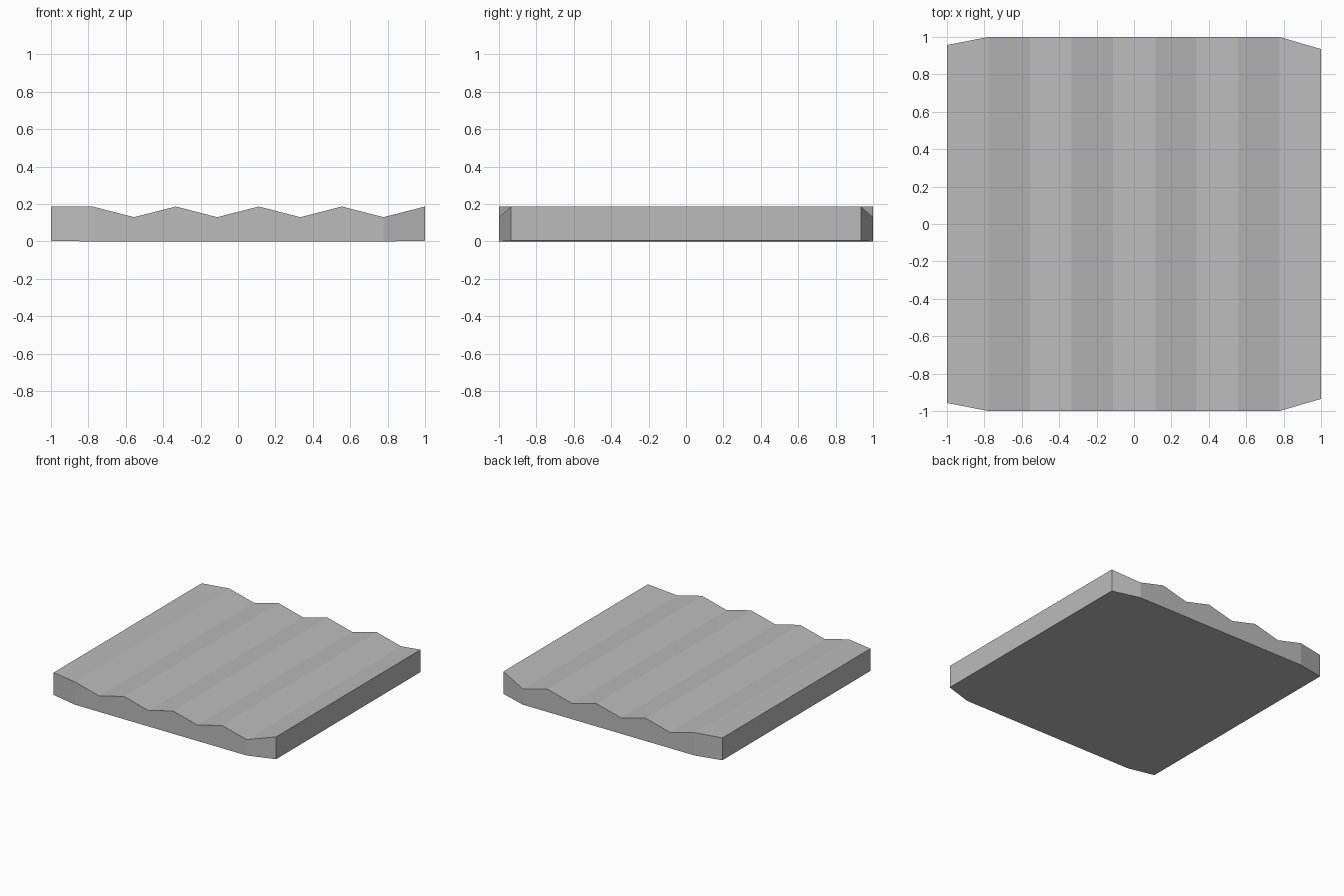
import bpy
import bmesh

# Remove the default cube
cube = bpy.data.objects.get("Cube")
if cube:
    bpy.data.objects.remove(cube)

# Plain grey material
GREY = (0.5, 0.5, 0.5, 1.0)
mat = bpy.data.materials.new("plain_grey")
mat.use_nodes = True
mat.diffuse_color = GREY
mat.node_tree.nodes["Principled BSDF"].inputs["Base Color"].default_value = GREY

# Ridge profile: evenly spaced stations, alternating peak and valley
PEAK, VALLEY, STEPS = 0.187, 0.13, 9
bm = bmesh.new()
sections = []
for i in range(STEPS + 1):
    x = -1 + 2 * i / STEPS
    top = VALLEY if i in (2, 4, 6, 8) else PEAK
    half = {0: 0.957, STEPS: 0.935}.get(i, 1.0)
    base = 0.004 if i in (0, STEPS) else 0.0
    corners = ((-half, base), (half, base), (half, top), (-half, top))
    sections.append([bm.verts.new((x, y, z)) for y, z in corners])

# Skin the stations, then cap both sides
for a, b in zip(sections, sections[1:]):
    for k in range(4):
        n = (k + 1) % 4
        bm.faces.new((a[k], a[n], b[n], b[k]))
bm.faces.new(sections[0])
bm.faces.new(sections[-1])
bmesh.ops.recalc_face_normals(bm, faces=bm.faces)

# Ridged slab
mesh = bpy.data.meshes.new("ridged_slab")
bm.to_mesh(mesh)
bm.free()
mesh.materials.append(mat)
slab = bpy.data.objects.new("ridged_slab", mesh)
bpy.context.collection.objects.link(slab)
